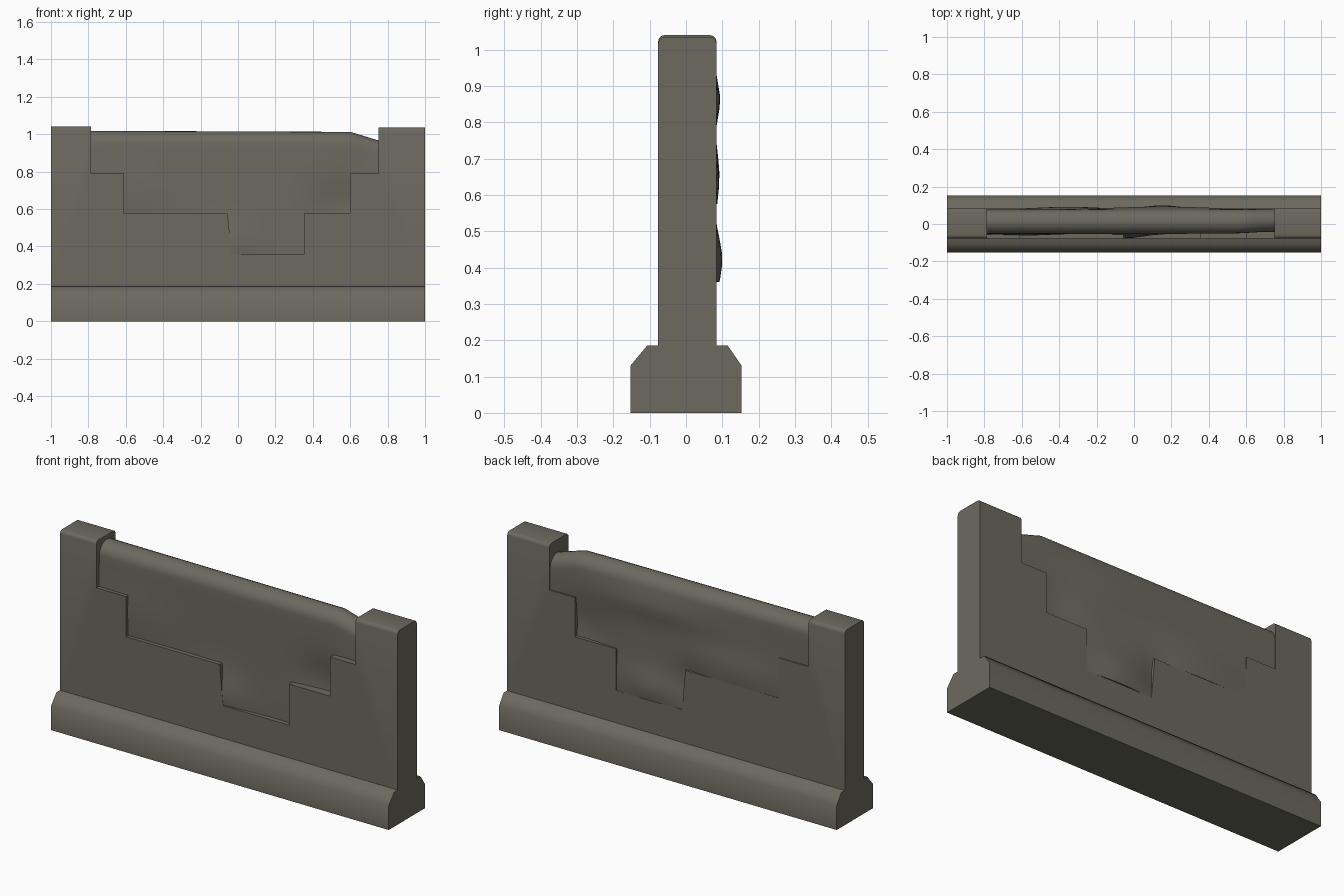
import bpy, bmesh, math

old = bpy.data.objects.get("Cube")
if old:
    bpy.data.objects.remove(old, do_unlink=True)

stone = bpy.data.materials.new("grey_brown_stone")
stone.use_nodes = True
colour = (0.150, 0.143, 0.113, 1)
stone.diffuse_color = colour
bsdf = stone.node_tree.nodes["Principled BSDF"]
bsdf.inputs["Base Color"].default_value = colour
bsdf.inputs["Roughness"].default_value = 0.9


def make_object(name, bm):
    bmesh.ops.recalc_face_normals(bm, faces=bm.faces)
    mesh = bpy.data.meshes.new(name)
    bm.to_mesh(mesh)
    bm.free()
    obj = bpy.data.objects.new(name, mesh)
    bpy.context.collection.objects.link(obj)
    mesh.materials.append(stone)
    return obj


def extrude_outline(points, offset):
    """Solid from a closed outline of 3D points pushed along an offset."""
    bm = bmesh.new()
    face = bm.faces.new([bm.verts.new(p) for p in points])
    out = bmesh.ops.extrude_face_region(bm, geom=[face])["geom"]
    verts = [g for g in out if isinstance(g, bmesh.types.BMVert)]
    bmesh.ops.translate(bm, verts=verts, vec=offset)
    return bm


def smooth(obj, degrees):
    bpy.ops.object.select_all(action="DESELECT")
    obj.select_set(True)
    bpy.context.view_layer.objects.active = obj
    bpy.ops.object.shade_smooth_by_angle(angle=math.radians(degrees))


# Chamfered base running the full length
profile = [(-0.153, 0), (0.153, 0), (0.153, 0.13), (0.115, 0.185),
           (-0.107, 0.185), (-0.153, 0.13)]
base = make_object("base", extrude_outline([(-1, y, z) for y, z in profile], (2, 0, 0)))
smooth(base, 60)

# Stepped wall with a pillar at each end
steps = [(-0.785, 0.79), (-0.61, 0.79), (-0.61, 0.575), (-0.055, 0.575),
         (-0.035, 0.36), (0.355, 0.36), (0.355, 0.58), (0.6, 0.58),
         (0.6, 0.79), (0.75, 0.79)]
outline = ([(-1, 0.185), (-1, 1.04), (-0.785, 1.04)] + steps
           + [(0.75, 1.035), (1, 1.035), (1, 0.185)])
bm = extrude_outline([(x, -0.077, z) for x, z in outline], (0, 0.161, 0))
pillar_edges = [e for e in bm.edges
                if all(v.co.z > 1 for v in e.verts)
                and abs(e.verts[0].co.y - e.verts[1].co.y) < 0.01]
bmesh.ops.bevel(bm, geom=pillar_edges, offset=0.018, segments=3, profile=0.5,
                affect="EDGES")
wall = make_object("stepped_wall", bm)
smooth(wall, 35)


# Weathered infill with a rounded, uneven top
def bump(x, z, cx, cz, wx, wz):
    return math.exp(-((x - cx) / wx) ** 2 - ((z - cz) / wz) ** 2)


def front_y(x, z):
    return (-0.052 - 0.025 * bump(x, z, -0.06, 0.4, 0.15, 0.12)
            + 0.025 * bump(x, z, 0.55, 0.62, 0.15, 0.12)
            + 0.012 * bump(x, z, 0.75, 0.9, 0.15, 0.2)
            - 0.010 * bump(x, z, -0.6, 0.7, 0.2, 0.15))


def back_y(x, z):
    return (0.078 + 0.022 * bump(x, z, 0.15, 0.42, 0.15, 0.09)
            + 0.014 * bump(x, z, -0.35, 0.65, 0.25, 0.1)
            + 0.016 * bump(x, z, 0.15, 0.86, 0.35, 0.07)
            - 0.018 * bump(x, z, 0.55, 0.65, 0.15, 0.12)
            - 0.015 * bump(x, z, -0.08, 0.5, 0.08, 0.1))


def top_z(x):
    return 1.015 - 0.004 * x - 0.3 * max(0, x - 0.6)


def section(x):
    """Closed ring: up the front, over the rounded top, down the back."""
    radius, rows, arc = 0.065, 18, 6
    shoulder = top_z(x) - radius
    levels = [(0.3 + (shoulder - 0.3) * i / rows, 1) for i in range(rows)]
    for i in range(arc):
        a = math.pi / 2 * i / arc
        levels.append((shoulder + radius * math.sin(a), math.cos(a)))
    front, back = [], []
    for z, width in levels:
        f, b = front_y(x, z), back_y(x, z)
        mid, half = (f + b) / 2, (b - f) / 2
        front.append((x, mid - half * width, z))
        back.append((x, mid + half * width, z))
    crest = (x, (front[-1][1] + back[-1][1]) / 2, top_z(x))
    return front + [crest] + back[::-1]


bm = bmesh.new()
columns = 40
rings = [[bm.verts.new(p) for p in section(-0.8 + 1.6 * i / columns)]
         for i in range(columns + 1)]
for a, b in zip(rings, rings[1:]):
    for i in range(len(a)):
        j = (i + 1) % len(a)
        bm.faces.new((a[i], a[j], b[j], b[i]))
bm.faces.new(rings[0])
bm.faces.new(rings[-1])
infill = make_object("infill_panel", bm)

# Trim the infill to the stepped opening
opening = [(-0.785, 1.1)] + steps + [(0.75, 1.1)]
cutter = make_object("opening_cutter", extrude_outline(
    [(x, -0.3, z) for x, z in opening], (0, 0.6, 0)))
cutter.hide_render = True
trim = infill.modifiers.new("trim", "BOOLEAN")
trim.operation = "INTERSECT"
trim.solver = "EXACT"
trim.object = cutter
bpy.context.view_layer.objects.active = infill
bpy.ops.object.modifier_apply(modifier=trim.name)
bpy.data.objects.remove(cutter, do_unlink=True)
smooth(infill, 40)
